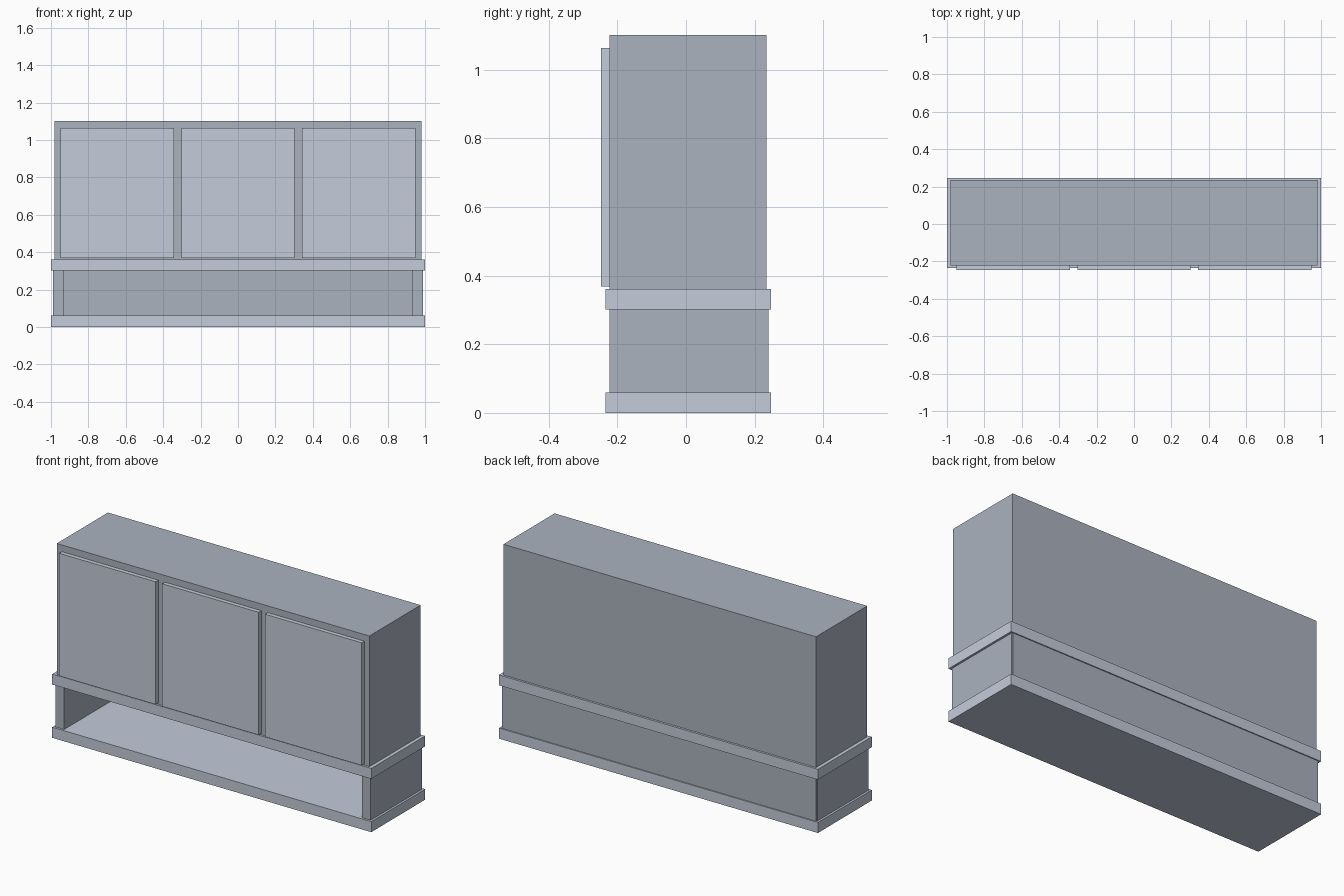
import bpy
import bmesh

if "Cube" in bpy.data.objects:
    bpy.data.objects.remove(bpy.data.objects["Cube"])


def material(name, rgb):
    mat = bpy.data.materials.new(name)
    mat.diffuse_color = (*rgb, 1)
    mat.use_nodes = True
    mat.node_tree.nodes["Principled BSDF"].inputs["Base Color"].default_value = mat.diffuse_color
    return mat


LIGHT = material("light_slate", (0.55, 0.60, 0.70))
DARK = material("dark_slate", (0.41, 0.45, 0.52))


def box(name, x, y, z, mat):
    """Axis-aligned box from (min, max) ranges."""
    bm = bmesh.new()
    bmesh.ops.create_cube(bm, size=1)
    for v in bm.verts:
        for i, (lo, hi) in enumerate((x, y, z)):
            v.co[i] = lo if v.co[i] < 0 else hi
    mesh = bpy.data.meshes.new(name)
    bm.to_mesh(mesh)
    bm.free()
    mesh.materials.append(mat)
    obj = bpy.data.objects.new(name, mesh)
    bpy.context.collection.objects.link(obj)
    return obj


# Overhanging slabs below and above the open shelf
box("base_slab", (-1, 1), (-0.235, 0.247), (0, 0.06), LIGHT)
box("middle_slab", (-1, 1), (-0.235, 0.247), (0.302, 0.361), LIGHT)

# Side and back walls of the open shelf
for side, x in (("left", (-0.988, -0.934)), ("right", (0.934, 0.988))):
    box(f"shelf_side_{side}", x, (-0.223, 0.235), (0.06, 0.302), DARK)
box("shelf_back", (-0.984, 0.984), (0.22, 0.241), (0.06, 0.302), DARK)

# Upper cabinet body
box("cabinet_body", (-0.98, 0.98), (-0.223, 0.235), (0.361, 1.102), DARK)

# Three flat doors on the front
door_width, door_pitch = 0.605, 0.646
for i, place in enumerate(("left", "middle", "right")):
    cx = (i - 1) * door_pitch
    box(f"door_{place}", (cx - door_width / 2, cx + door_width / 2),
        (-0.247, -0.223), (0.369, 1.064), LIGHT)
